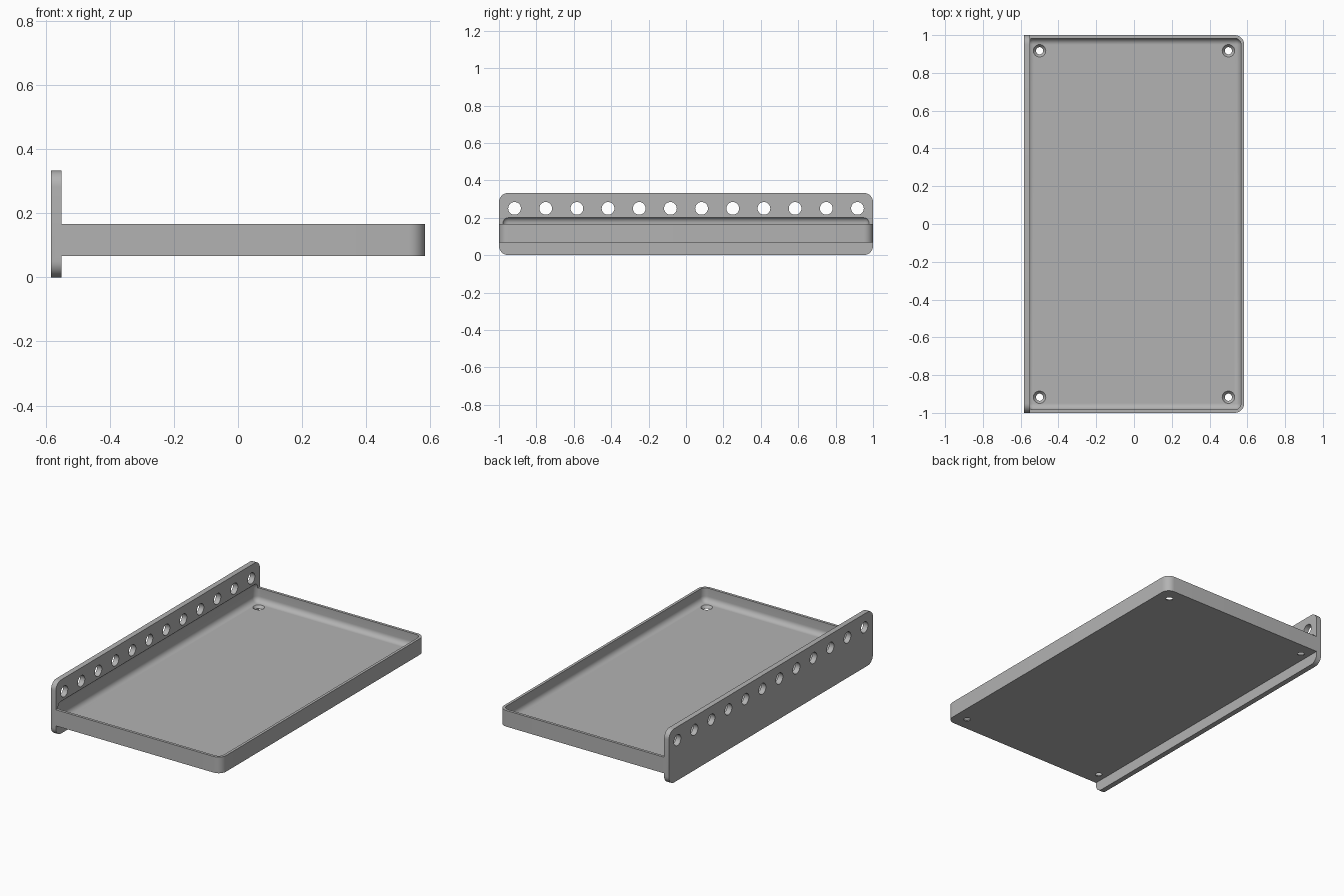
import bpy, bmesh
from math import radians
from mathutils import Matrix, Vector

cube = bpy.data.objects.get("Cube")
if cube:
    bpy.data.objects.remove(cube, do_unlink=True)

grey = bpy.data.materials.new("plain grey")
grey.use_nodes = True
colour = (0.45, 0.45, 0.45, 1)
grey.diffuse_color = colour
grey.node_tree.nodes["Principled BSDF"].inputs["Base Color"].default_value = colour

LENGTH, WIDTH = 1.0, 0.583          # half sizes
WALL, ROUND = 0.0167, 0.0333
PLATE_INNER = -0.55


def make_object(name, bm):
    bmesh.ops.recalc_face_normals(bm, faces=bm.faces)
    mesh = bpy.data.meshes.new(name)
    bm.to_mesh(mesh)
    bm.free()
    mesh.materials.append(grey)
    obj = bpy.data.objects.new(name, mesh)
    bpy.context.collection.objects.link(obj)
    return obj


def rounded_box(name, low, high, radius, rule, segments=8):
    """Box between two corners, with the edges chosen by rule rounded."""
    bm = bmesh.new()
    low, high = Vector(low), Vector(high)
    bmesh.ops.create_cube(bm, size=1)
    for v in bm.verts:
        v.co = (low + high) / 2 + v.co * (high - low)
    edges = [e for e in bm.edges if rule(e)]
    bmesh.ops.bevel(bm, geom=edges, offset=radius, segments=segments,
                    profile=0.5, affect='EDGES')
    return make_object(name, bm)


def along(edge, axis):
    d = edge.verts[1].co - edge.verts[0].co
    return abs(d[axis]) > 0.99 * d.length


def combine(target, other, operation):
    mod = target.modifiers.new(operation.lower(), 'BOOLEAN')
    mod.operation = operation
    mod.solver = 'EXACT'
    mod.object = other
    bpy.context.view_layer.objects.active = target
    bpy.ops.object.modifier_apply(modifier=mod.name)
    bpy.data.objects.remove(other, do_unlink=True)


# Tray block with its two outer corners rounded
shelf = rounded_box("shelf_tray", (-0.565, -LENGTH, 0.067), (WIDTH, LENGTH, 0.167), 0.05,
                    lambda e: along(e, 2) and e.verts[0].co.x > 0)

# Upright mounting plate along one long side
plate = rounded_box("mounting_plate", (-WIDTH, -LENGTH, 0), (PLATE_INNER, LENGTH, 0.333),
                    0.05, lambda e: along(e, 0))
combine(shelf, plate, 'UNION')

# Soft-edged cavity, slightly recessed into the plate
cavity = rounded_box("cavity_cutter", (WALL - WIDTH, WALL - LENGTH, 0.0835),
                     (WIDTH - WALL, LENGTH - WALL, 0.205), ROUND, lambda e: True)
combine(shelf, cavity, 'DIFFERENCE')

# Row of holes in the plate and countersunk screw holes in the floor
bm = bmesh.new()
for i in range(12):
    place = Matrix.Translation((-0.567, (i - 5.5) / 6, 0.25)) @ Matrix.Rotation(radians(90), 4, 'Y')
    bmesh.ops.create_cone(bm, cap_ends=True, segments=32, radius1=0.034, radius2=0.034,
                          depth=0.08, matrix=place)
for x in (-0.5, 0.5):
    for y in (-0.917, 0.917):
        bmesh.ops.create_cone(bm, cap_ends=True, segments=32, radius1=0.011, radius2=0.041,
                              depth=0.036, matrix=Matrix.Translation((x, y, 0.0752)))
combine(shelf, make_object("hole_cutter", bm), 'DIFFERENCE')

# Smooth fillets, sharp edges kept
bpy.ops.object.select_all(action='DESELECT')
shelf.select_set(True)
bpy.context.view_layer.objects.active = shelf
bpy.ops.object.shade_smooth_by_angle(angle=radians(30))
